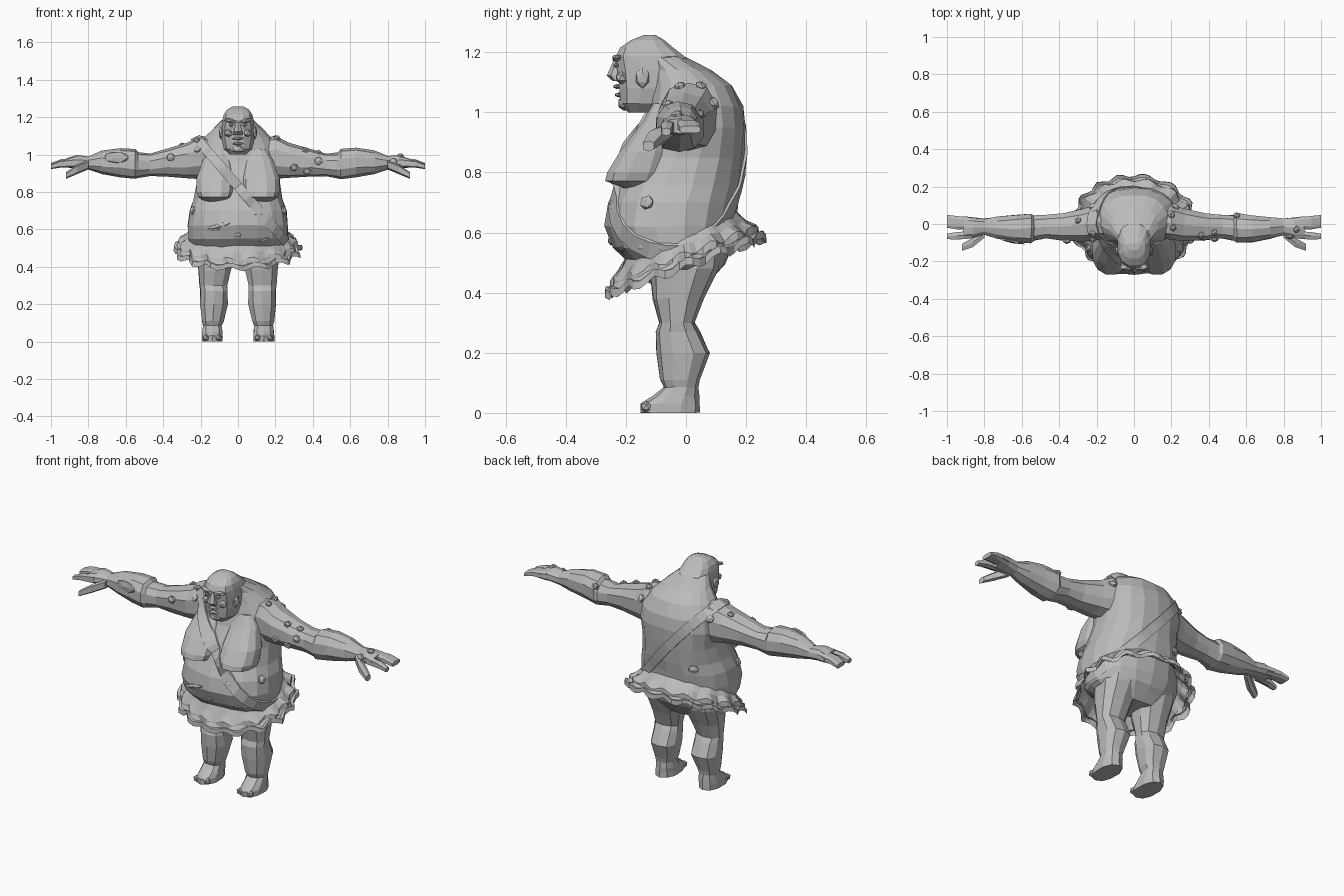
import bpy, bmesh, math, random
from mathutils import Vector, Matrix
from mathutils.bvhtree import BVHTree

random.seed(4)
grey = bpy.data.materials.new("stone_grey")
grey.diffuse_color = (0.5, 0.5, 0.5, 1)


def finish(name, bm):
    bmesh.ops.recalc_face_normals(bm, faces=bm.faces)
    mesh = bpy.data.meshes.new(name)
    bm.to_mesh(mesh)
    bm.free()
    mesh.materials.append(grey)
    obj = bpy.data.objects.new(name, mesh)
    bpy.context.collection.objects.link(obj)
    return obj


def bridge(name, rings, cap=True, closed=False):
    """Skin a list of point rings."""
    bm = bmesh.new()
    rows = [[bm.verts.new(p) for p in r] for r in rings]
    n = len(rows[0])
    pairs = list(zip(rows, rows[1:])) + ([(rows[-1], rows[0])] if closed else [])
    for a, b in pairs:
        for i in range(n):
            j = (i + 1) % n
            bm.faces.new((a[i], a[j], b[j], b[i]))
    if cap and not closed:
        bm.faces.new(rows[0])
        bm.faces.new(rows[-1])
    return finish(name, bm)


def loft(name, rings, axis="z", n=10, power=0.85, side=1, jitter=0.0):
    """Rings are (position, low a, high a, low b, high b)."""
    out = []
    for t, a0, a1, b0, b1 in rings:
        ring = []
        for i in range(n):
            ang = math.tau * (i + 0.5) / n
            c, s = math.cos(ang), math.sin(ang)
            a = (a0 + a1) / 2 + (a1 - a0) / 2 * math.copysign(abs(c) ** power, c)
            b = (b0 + b1) / 2 + (b1 - b0) / 2 * math.copysign(abs(s) ** power, s)
            p = Vector((a, b, t) if axis == "z" else (t, a, b))
            p += Vector([random.uniform(-jitter, jitter) for _ in range(3)])
            p.x *= side
            p.z = max(p.z, 0)
            ring.append(p)
        out.append(ring)
    return bridge(name, out)


def ball(name, loc, size, rot=None, detail=1):
    bm = bmesh.new()
    m = Matrix.Translation(loc) @ (rot or Matrix()) @ Matrix.Diagonal((*size, 1))
    bmesh.ops.create_icosphere(bm, subdivisions=detail, radius=1, matrix=m)
    return finish(name, bm)


# Torso: belly, chest and hunched back
body = [(z, -w, w, f, b) for z, w, f, b in (
    (0.42, 0.15, -0.10, 0.07), (0.47, 0.21, -0.15, 0.11), (0.495, 0.245, -0.19, 0.13),
    (0.55, 0.268, -0.245, 0.15), (0.62, 0.272, -0.272, 0.165), (0.70, 0.262, -0.258, 0.175),
    (0.76, 0.24, -0.23, 0.185), (0.85, 0.225, -0.19, 0.197), (0.95, 0.232, -0.14, 0.20),
    (1.02, 0.225, -0.12, 0.188), (1.09, 0.18, -0.11, 0.155), (1.14, 0.13, -0.11, 0.085),
    (1.185, 0.085, -0.13, -0.01))]
solid = [loft("torso", body, n=18, power=0.88, jitter=0.003)]

# Arms, hands, chest folds, legs with feet
for s, label in ((1, "left"), (-1, "right")):
    solid.append(loft(label + "_arm", [
        (0.10, -0.07, 0.10, 0.90, 1.08), (0.20, -0.09, 0.11, 0.87, 1.10),
        (0.27, -0.095, 0.085, 0.873, 1.065), (0.38, -0.09, 0.06, 0.882, 1.032),
        (0.47, -0.08, 0.05, 0.885, 1.005), (0.535, -0.09, 0.05, 0.872, 1.01),
        (0.55, -0.105, 0.06, 0.868, 1.028), (0.63, -0.10, 0.05, 0.88, 1.035),
        (0.73, -0.08, 0.04, 0.897, 1.02), (0.80, -0.06, 0.03, 0.92, 0.99),
        (0.86, -0.075, 0.035, 0.925, 0.995), (0.91, -0.082, 0.042, 0.93, 0.982)],
        axis="x", n=10, side=s, jitter=0.003))
    solid.append(loft(label + "_chest_fold", [
        (0.745, 0.06, 0.17, -0.20, -0.08), (0.772, 0.03, 0.215, -0.272, -0.06),
        (0.80, 0.018, 0.225, -0.265, -0.05), (0.87, 0.015, 0.225, -0.222, -0.04),
        (0.97, 0.03, 0.19, -0.145, -0.03), (1.03, 0.06, 0.15, -0.11, -0.03)],
        n=12, side=s))
    loft(label + "_fingers", [
        (0.87, -0.03, 0.035, 0.93, 0.985), (0.95, -0.03, 0.045, 0.938, 0.975),
        (1.0, -0.022, 0.05, 0.93, 0.955)], axis="x", n=8, power=0.6, side=s)
    loft(label + "_index_finger", [
        (0.87, -0.08, -0.035, 0.93, 0.98), (0.95, -0.085, -0.042, 0.93, 0.968),
        (1.0, -0.082, -0.05, 0.922, 0.948)], axis="x", n=6, power=0.6, side=s)
    loft(label + "_thumb", [
        (0.80, -0.075, -0.03, 0.92, 0.97), (0.86, -0.125, -0.07, 0.895, 0.945),
        (0.92, -0.145, -0.105, 0.87, 0.905)], axis="x", n=6, power=0.6, side=s)
    loft(label + "_leg", [
        (0.0, 0.08, 0.195, -0.15, 0.045), (0.03, 0.08, 0.195, -0.15, 0.046),
        (0.055, 0.082, 0.192, -0.11, 0.043), (0.085, 0.085, 0.188, -0.075, 0.04),
        (0.11, 0.075, 0.195, -0.085, 0.045), (0.20, 0.052, 0.205, -0.097, 0.08),
        (0.27, 0.052, 0.205, -0.10, 0.045), (0.30, 0.055, 0.208, -0.09, 0.028),
        (0.38, 0.035, 0.215, -0.11, 0.06), (0.48, 0.01, 0.225, -0.12, 0.11),
        (0.55, 0.01, 0.22, -0.12, 0.12)], n=10, side=s, jitter=0.002)
    for i in range(3):
        ball(label + "_toe", (s * (0.105 + 0.033 * i), -0.132, 0.02), (0.019, 0.02, 0.02))
    # Face parts that come in pairs
    ball(label + "_ear", (s * 0.09, -0.145, 1.115), (0.014, 0.026, 0.036))
    ball(label + "_cheek", (s * 0.05, -0.212, 1.115), (0.028, 0.025, 0.022))
    ball(label + "_eye", (s * 0.035, -0.232, 1.157), (0.016, 0.01, 0.008))
    ball(label + "_brow", (s * 0.04, -0.23, 1.18), (0.042, 0.018, 0.012),
         Matrix.Rotation(-s * 0.2, 4, "Y"))

# Head with jaw, nose and open mouth
head = loft("head", [(z, -w, w, f, b) for z, w, f, b in (
    (1.0, 0.045, -0.195, -0.08), (1.03, 0.078, -0.22, -0.02), (1.08, 0.09, -0.225, 0.02),
    (1.14, 0.09, -0.232, 0.03), (1.185, 0.086, -0.236, 0.0), (1.215, 0.078, -0.222, -0.04),
    (1.24, 0.06, -0.185, -0.07), (1.257, 0.03, -0.14, -0.10))], n=12, power=0.75)
loft("nose", [(1.105, -0.026, 0.026, -0.245, -0.20), (1.122, -0.026, 0.026, -0.264, -0.20),
              (1.175, -0.01, 0.01, -0.24, -0.20)], n=6)
for z, y in ((1.086, -0.228), (1.058, -0.222)):
    ball("lip", (0, y, z), (0.034, 0.016, 0.009))
ball("chin", (0, -0.205, 1.03), (0.045, 0.024, 0.026))

# Combined surface used for placing straps, warts and scars
verts, faces = [], []
for o in solid:
    k = len(verts)
    verts += [v.co.copy() for v in o.data.vertices]
    faces += [[k + i for i in p.vertices] for p in o.data.polygons]
tree = BVHTree.FromPolygons(verts, faces)

# Diagonal strap around the body
u = Vector((1, 0, -1.15)).normalized()
v = Vector((0, 1, 0))
nrm = u.cross(v)
strap = []
for i in range(40):
    a = math.tau * i / 40
    d = u * math.cos(a) + v * math.sin(a)
    ring = []
    for w, offs in ((-0.026, (-0.012, 0.010)), (0.026, (0.010, -0.012))):
        c = Vector((0, 0, 0.83)) + nrm * w
        hit = tree.ray_cast(c + d * 0.6, -d)[0] or c + d * 0.2
        ring += [hit + d * e for e in offs]
    strap.append(ring)
bridge("strap", strap, closed=True)


def stud(name, start, direction, size, angle=0):
    """Place a flattened lump where a ray meets the body."""
    hit, normal, _, _ = tree.ray_cast(Vector(start), Vector(direction))
    if hit:
        rot = normal.to_track_quat("Z", "Y").to_matrix().to_4x4()
        ball(name, hit, size, rot @ Matrix.Rotation(angle, 4, "Z"))


# Warts seen on the front, top and sides
for x, z in ((-0.36, 0.985), (0.43, 0.965), (0.30, 0.93), (0.37, 0.91), (-0.22, 1.03), (0.83, 0.96)):
    stud("wart", (x, -1, z), (0, 1, 0), (0.024, 0.024, 0.017))
for x, y in ((0.21, -0.02), (0.20, 0.05), (0.36, -0.06), (0.43, -0.045), (0.55, 0.045),
             (-0.30, 0.02), (-0.22, -0.05), (0.87, -0.03)):
    stud("wart", (x, y, 2), (0, 0, -1), (0.021, 0.021, 0.017))
for s in (1, -1):
    stud("side_wart", (s, -0.13, 0.70), (-s, 0, 0), (0.026, 0.026, 0.018))
    stud("shoulder_wart", (s * 0.22, 1, 1.03), (0, -1, 0), (0.024, 0.024, 0.018))
stud("back_wart", (-0.15, 1, 0.74), (0, -1, 0), (0.032, 0.026, 0.015))

# Scars, navel and forearm patch
for x, z, w, a in ((-0.10, 0.62, 0.07, 0.25), (-0.13, 0.60, 0.04, 0.1), (0.12, 0.68, 0.05, -0.2),
                   (0.14, 0.545, 0.035, 0.3)):
    stud("scar", (x, -1, z), (0, 1, 0), (w, 0.012, 0.008), a)
stud("navel", (0, -1, 0.57), (0, 1, 0), (0.02, 0.014, 0.008))
stud("forearm_patch", (-0.65, -1, 0.985), (0, 1, 0), (0.075, 0.035, 0.01))

# Ruffled skirt, two tiers, tilted up at the back and hollow below
skirt = []
N = 72
#        blend, lift, ruffle size
tiers = ((0.0, 0.02, 0.0), (0.35, 0.012, 0.006), (0.72, 0.014, 0.016), (0.74, -0.012, 0.016),
         (0.66, -0.018, 0.008), (0.98, 0.012, 0.016), (1.0, -0.012, 0.018), (0.85, -0.004, 0.014),
         (0.35, 0.0, 0.010), (-0.25, 0.02, 0.0))
for k, (f, lift, amp) in enumerate(tiers):
    ring = []
    for i in range(N):
        a = math.tau * i / N
        phase = 0.9 * (k in (2, 3))
        wave = math.sin(15 * a + phase + 0.8 * math.sin(3 * a))
        rx = 0.25 + 0.083 * f + amp * wave * 0.8
        ry = 0.185 + 0.077 * f + amp * wave * 0.6
        x, y = rx * math.cos(a), ry * math.sin(a) - 0.015 * (1 - f)
        z = (0.58 + 0.40 * y) * (1 - f) + (0.492 + 0.36 * y) * f + lift
        ring.append((x, y, z + amp * 0.7 * math.cos(15 * a + phase)))
    skirt.append(ring)
bridge("skirt", skirt, cap=False)
